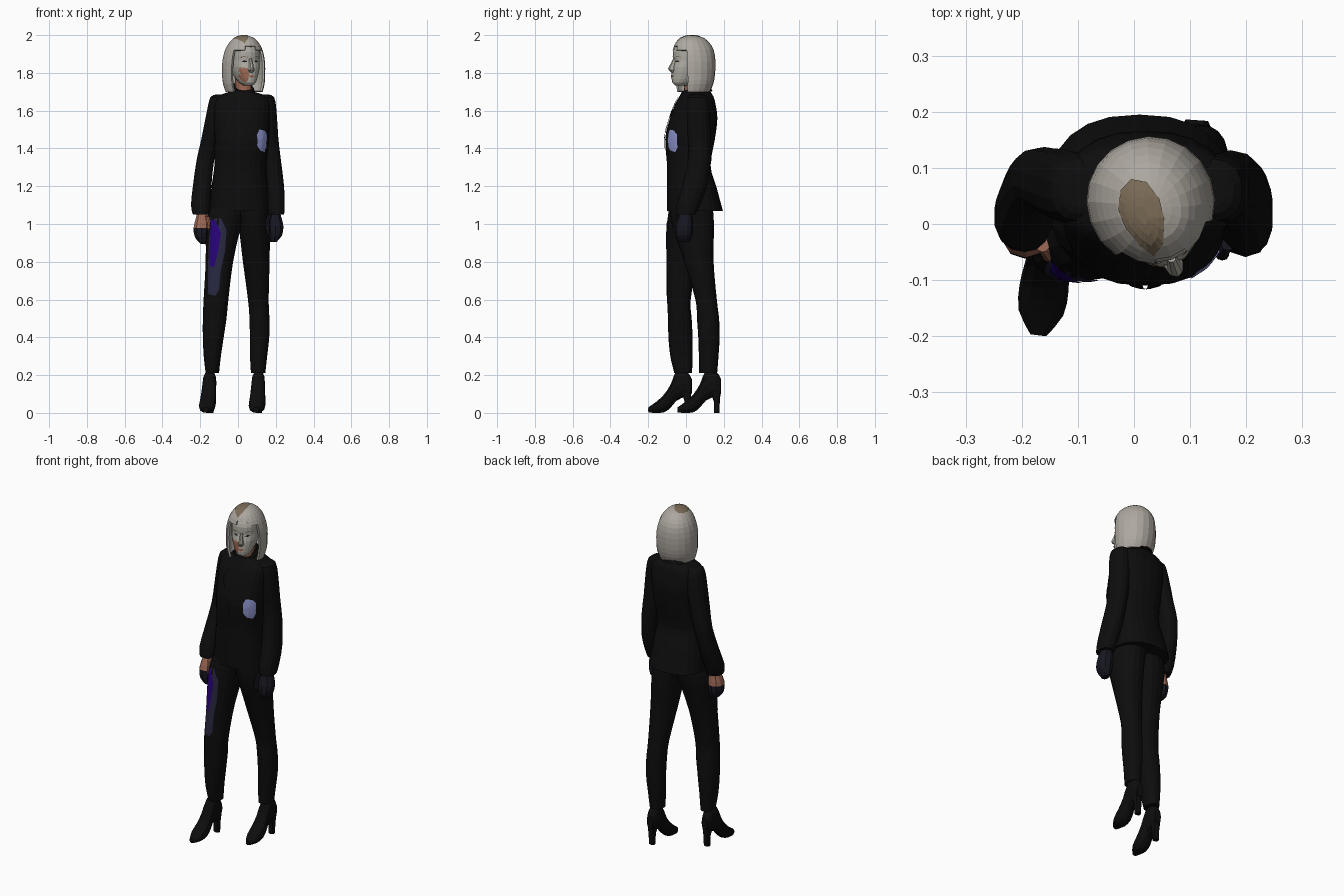
import bpy, bmesh, math
from mathutils import Vector, Matrix
from mathutils.bvhtree import BVHTree

if "Cube" in bpy.data.objects:
    bpy.data.objects.remove(bpy.data.objects["Cube"])


def material(name, r, g, b):
    m = bpy.data.materials.new(name)
    m.diffuse_color = (r, g, b, 1)
    m.use_nodes = True
    m.node_tree.nodes["Principled BSDF"].inputs["Base Color"].default_value = m.diffuse_color
    return m


BLACK = material("black cloth", .004, .004, .004)
HAIR = material("silver hair", .42, .39, .35)
PALE = material("pale skin", .42, .41, .36)
SKIN = material("warm skin", .34, .14, .09)
PARTING = material("tan parting", .2, .15, .095)
PURPLE = material("purple print", .022, .001, .2)
NAVY = material("navy print", .022, .022, .055)
GLOVE = material("dark glove", .008, .008, .014)
LILAC = material("lilac badge", .26, .29, .6)


def finish(name, bm, mats):
    me = bpy.data.meshes.new(name)
    bm.to_mesh(me)
    for m in mats:
        me.materials.append(m)
    ob = bpy.data.objects.new(name, me)
    bpy.context.collection.objects.link(ob)
    return ob


def spline(rows, steps):
    """Catmull-Rom through rows of numbers."""
    out = []
    for i in range(len(rows) - 1):
        a, b, c, d = (rows[max(0, min(len(rows) - 1, i + k))] for k in (-1, 0, 1, 2))
        for s in range(steps):
            t = s / steps
            out.append([.5 * (2*q + (r-p)*t + (2*p-5*q+4*r-w)*t*t + (3*q-p-3*r+w)*t**3)
                        for p, q, r, w in zip(a, b, c, d)])
    return out + [list(rows[-1])]


def loft(name, rows, mats, n=14, steps=2, power=2.2, place=Matrix(), rule=None, drop=None):
    """Rows are (z, xmin, xmax, ymin, ymax) cross-sections."""
    bm = bmesh.new()
    rings = []
    for z, x0, x1, y0, y1 in spline(rows, steps):
        ring = []
        for i in range(n):
            a = 2 * math.pi * i / n - math.pi / 2
            c, s = math.cos(a), math.sin(a)
            ex = 2 / power
            ring.append(bm.verts.new(((x0+x1)/2 + (x1-x0)/2 * math.copysign(abs(c)**ex, c),
                                      (y0+y1)/2 + (y1-y0)/2 * math.copysign(abs(s)**ex, s), z)))
        rings.append(ring)
    for r, q in zip(rings, rings[1:]):
        for i in range(n):
            bm.faces.new((r[i], r[(i+1) % n], q[(i+1) % n], q[i]))
    bm.faces.new(rings[0])
    bm.faces.new(rings[-1])
    bmesh.ops.recalc_face_normals(bm, faces=bm.faces)
    if rule:
        for f in bm.faces:
            f.material_index = rule(f.calc_center_median())
    if drop:
        gone = [f for f in bm.faces if drop(f.calc_center_median())]
        bmesh.ops.delete(bm, geom=gone, context='FACES')
    bm.transform(place)
    if place.determinant() < 0:
        bmesh.ops.reverse_faces(bm, faces=bm.faces)
    bvh = BVHTree.FromBMesh(bm)
    return finish(name, bm, mats), bvh


def decal(name, bvh, mat, origin, pts, yaw=0, flat=False, lift=.003):
    """Thin patch laid on a surface, outline pts in (u, v) around origin."""
    u = Vector((math.cos(yaw), math.sin(yaw), 0))
    v = Vector((0, 1, 0)) if flat else Vector((0, 0, 1))
    d = v.cross(u)
    edge = []
    for a, b in zip(pts, pts[1:] + pts[:1]):
        edge += [Vector(a), (Vector(a) + Vector(b)) / 2]
    mid = sum(edge, Vector((0, 0))) / len(edge)
    bm = bmesh.new()

    def drape(p):
        w = Vector(origin) + u * p.x + v * p.y
        hit = bvh.ray_cast(w - d * .5, d)[0] or bvh.find_nearest(w)[0]
        return bm.verts.new(hit - d * lift)
    rings = [[drape(mid + (p - mid) * k) for p in edge] for k in (1, .75, .5, .25)]
    n = len(edge)
    for r, q in zip(rings, rings[1:]):
        for i in range(n):
            bm.faces.new((r[i], r[(i+1) % n], q[(i+1) % n], q[i]))
    bm.faces.new(rings[-1])
    bm.normal_update()
    if sum(f.normal.dot(d) * f.calc_area() for f in bm.faces) > 0:
        bmesh.ops.reverse_faces(bm, faces=bm.faces)
    return finish(name, bm, [mat])


# Jacket body, collar and lapels
_, body = loft("jacket", [(1.07, -.155, .175, -.1, .195), (1.2, -.14, .16, -.1, .16),
                          (1.31, -.125, .15, -.1, .13), (1.45, -.125, .165, -.11, .153),
                          (1.56, -.13, .17, -.085, .166), (1.64, -.13, .175, -.055, .155),
                          (1.675, -.11, .155, -.035, .145), (1.7, -.045, .085, -.02, .13)],
               [BLACK], n=24, steps=3, power=2.4)
loft("collar", [(1.67, -.06, .1, -.035, .14), (1.71, -.045, .085, -.03, .125),
                (1.725, -.035, .075, -.02, .115)], [BLACK], steps=1,
     place=Matrix(((1, 0, 0, 0), (0, 1, 0, 0), (0, .35, 1, -.015), (0, 0, 0, 1))))
for side, s in (("right", -1), ("left", 1)):
    decal(side + "_lapel", body, BLACK, (.02, -.05, 0),
          [(s*.03, 1.68), (s*.065, 1.58), (s*.05, 1.55), (0, 1.4), (s*.005, 1.5)], lift=.007)
decal("chest_badge", body, LILAC, (.125, -.07, 1.44),
      [(-.02, .06), (.015, .055), (.035, .035), (.035, -.035), (.02, -.06), (-.015, -.05),
       (-.035, -.025), (-.035, .035)], yaw=math.pi / 4)

# Sleeves
loft("right_sleeve", [(1.685, -.12, -.07, .03, .09), (1.67, -.148, -.05, .005, .115),
                      (1.6, -.165, -.06, 0, .13), (1.45, -.195, -.095, .015, .135),
                      (1.34, -.22, -.125, .03, .135), (1.2, -.24, -.14, -.01, .105),
                      (1.1, -.25, -.145, -.045, .07), (1.05, -.24, -.15, -.05, .05)], [BLACK])
loft("left_sleeve", [(1.685, .11, .165, .03, .09), (1.67, .1, .193, .005, .115),
                     (1.6, .1, .205, 0, .125), (1.45, .115, .215, .01, .13),
                     (1.34, .13, .228, .01, .13), (1.2, .145, .245, -.02, .11),
                     (1.1, .15, .248, -.05, .075), (1.05, .16, .245, -.055, .05)], [BLACK])

# Hands with thumbs: bare above, gloved below on the right
hand = [(1.07, -.215, -.165, -.03, .03), (1.03, -.225, -.155, -.045, .03),
        (.98, -.237, -.15, -.06, .035), (.93, -.23, -.155, -.06, .03), (.895, -.2, -.165, -.045, .01)]
thumb = [(1.04, -.175, -.15, -.05, -.02), (1, -.165, -.14, -.065, -.035),
         (.955, -.165, -.14, -.068, -.042), (.935, -.158, -.148, -.06, -.05)]
for side, place in (("right", Matrix()),
                    ("left", Matrix.Translation((.005, .003, .01)) @ Matrix.Scale(-1, 4, (1, 0, 0)))):
    bare = .985 if side == "right" else 1.06
    for part, rows in (("hand", hand), ("thumb", thumb)):
        loft(side + "_" + part, rows, [GLOVE, SKIN], n=10, place=place,
             rule=lambda c: int(c.z > bare))

# Trousers
_, leg = loft("right_trouser_leg", [(1.1, -.14, .05, -.085, .13), (1, -.17, .02, -.1, .115),
                                    (.8, -.172, -.025, -.1, .06), (.6, -.183, -.05, -.1, .025),
                                    (.5, -.187, -.06, -.095, .03), (.4, -.187, -.075, -.093, .035),
                                    (.3, -.182, -.09, -.083, .035), (.21, -.172, -.1, -.062, .032)],
              [BLACK], n=18, steps=3)
loft("left_trouser_leg", [(1.1, -.03, .16, -.085, .14), (1, 0, .17, -.075, .148),
                          (.8, .025, .168, -.01, .146), (.6, .052, .163, .05, .163),
                          (.5, .06, .167, .058, .175), (.4, .062, .166, .065, .178),
                          (.3, .063, .155, .068, .172), (.21, .068, .145, .068, .165)],
     [BLACK], n=18, steps=3)
decal("thigh_print", leg, NAVY, (0, -.05, 0),
      [(-.15, 1.03), (-.09, 1.03), (-.06, .97), (-.07, .85), (-.09, .76), (-.1, .65),
       (-.12, .62), (-.16, .63), (-.158, .8)])
decal("thigh_print_centre", leg, PURPLE, (0, -.05, 0),
      [(-.145, 1.02), (-.12, 1.02), (-.09, .95), (-.105, .86), (-.125, .77), (-.152, .78)], lift=.006)

# Heeled ankle boots, lofted heel to toe
for side, pos, yaw in (("right", (-.143, .03, 0), -.12), ("left", (.112, .185, 0), -.07)):
    base = Matrix.Translation(pos) @ Matrix.Rotation(yaw, 4, 'Z')
    turn = base @ Matrix(((1, 0, 0, 0), (0, 0, -1, 0), (0, 1, 0, 0), (0, 0, 0, 1)))
    loft(side + "_boot", [(0, -.02, .02, .1, .18), (.03, -.033, .033, .088, .225),
                          (.08, -.036, .036, .065, .225), (.11, -.04, .04, .03, .155),
                          (.145, -.044, .044, .004, .1), (.19, -.04, .04, 0, .058),
                          (.23, -.014, .014, .002, .03)], [BLACK], n=12, place=turn)
    loft(side + "_boot_heel", [(0, -.017, .017, -.036, -.008), (.06, -.019, .019, -.038, -.006),
                               (.13, -.028, .028, -.06, 0)], [BLACK], n=8, steps=1, power=3, place=base)

# Neck and head, turned slightly to the left
YAW = math.radians(20)
CENTRE = (.03, .04, 0)
TURN = Matrix.Translation(CENTRE) @ Matrix.Rotation(YAW, 4, 'Z')
loft("neck", [(1.66, -.045, .045, -.055, .055), (1.72, -.042, .042, -.05, .055),
              (1.8, -.045, .045, -.05, .06)], [SKIN], place=TURN, steps=1)
_, face = loft("face", [(1.733, -.022, .022, -.1, -.04), (1.75, -.042, .042, -.117, 0),
                        (1.79, -.062, .062, -.12, .06), (1.83, -.074, .074, -.117, .08),
                        (1.865, -.077, .077, -.108, .09), (1.91, -.077, .077, -.11, .09),
                        (1.95, -.065, .065, -.09, .08), (1.97, -.03, .03, -.05, .05)],
               [PALE], n=20, place=TURN)
loft("nose", [(1.802, -.01, .01, -.125, -.1), (1.815, -.017, .017, -.14, -.1),
              (1.825, -.013, .013, -.143, -.1), (1.875, -.008, .008, -.115, -.095)],
     [PALE], n=8, steps=1, place=TURN)
decal("shaded_cheek", face, SKIN, CENTRE,
      [(-.055, 1.83), (-.02, 1.825), (-.012, 1.8), (-.02, 1.745), (-.04, 1.755), (-.06, 1.79)],
      yaw=YAW, lift=.002)
decal("lips", face, SKIN, CENTRE, [(-.022, 1.783), (0, 1.79), (.022, 1.783), (0, 1.773)],
      yaw=YAW, lift=.005)
for side, s in (("right", -1), ("left", 1)):
    decal(side + "_eye", face, GLOVE, CENTRE,
          [(s*.018, 1.86), (s*.032, 1.867), (s*.048, 1.861), (s*.032, 1.856)], yaw=YAW)
    decal(side + "_eyebrow", face, PARTING, CENTRE,
          [(s*.014, 1.882), (s*.035, 1.89), (s*.055, 1.882), (s*.035, 1.884)], yaw=YAW)


# Bob haircut, open around the face and below
def opening(c):
    in_front = c.y < 0 and abs(math.atan2(c.x, -c.y)) < math.radians(50)
    return (in_front and c.z < 1.94 - .25 * abs(c.x)) or c.z < 1.701


hair, cap = loft("hair", [(1.7, -.098, .098, -.1, .085), (1.74, -.11, .11, -.108, .103),
                          (1.79, -.114, .114, -.112, .113), (1.86, -.112, .112, -.115, .116),
                          (1.92, -.098, .098, -.112, .108), (1.96, -.076, .076, -.095, .085),
                          (1.985, -.05, .05, -.07, .055), (1.997, -.018, .018, -.035, .015)],
                 [HAIR], n=20, power=2.05, place=TURN, drop=opening)
solid = hair.modifiers.new("thickness", 'SOLIDIFY')
solid.thickness, solid.offset = .012, -1
decal("hair_parting", cap, PARTING, (0, 0, 1.98),
      [(-.005, .08), (.022, .075), (.045, .045), (.054, .01), (.052, -.035), (.036, -.057),
       (.012, -.04), (-.015, -.008), (-.028, .025), (-.024, .06)], flat=True)
